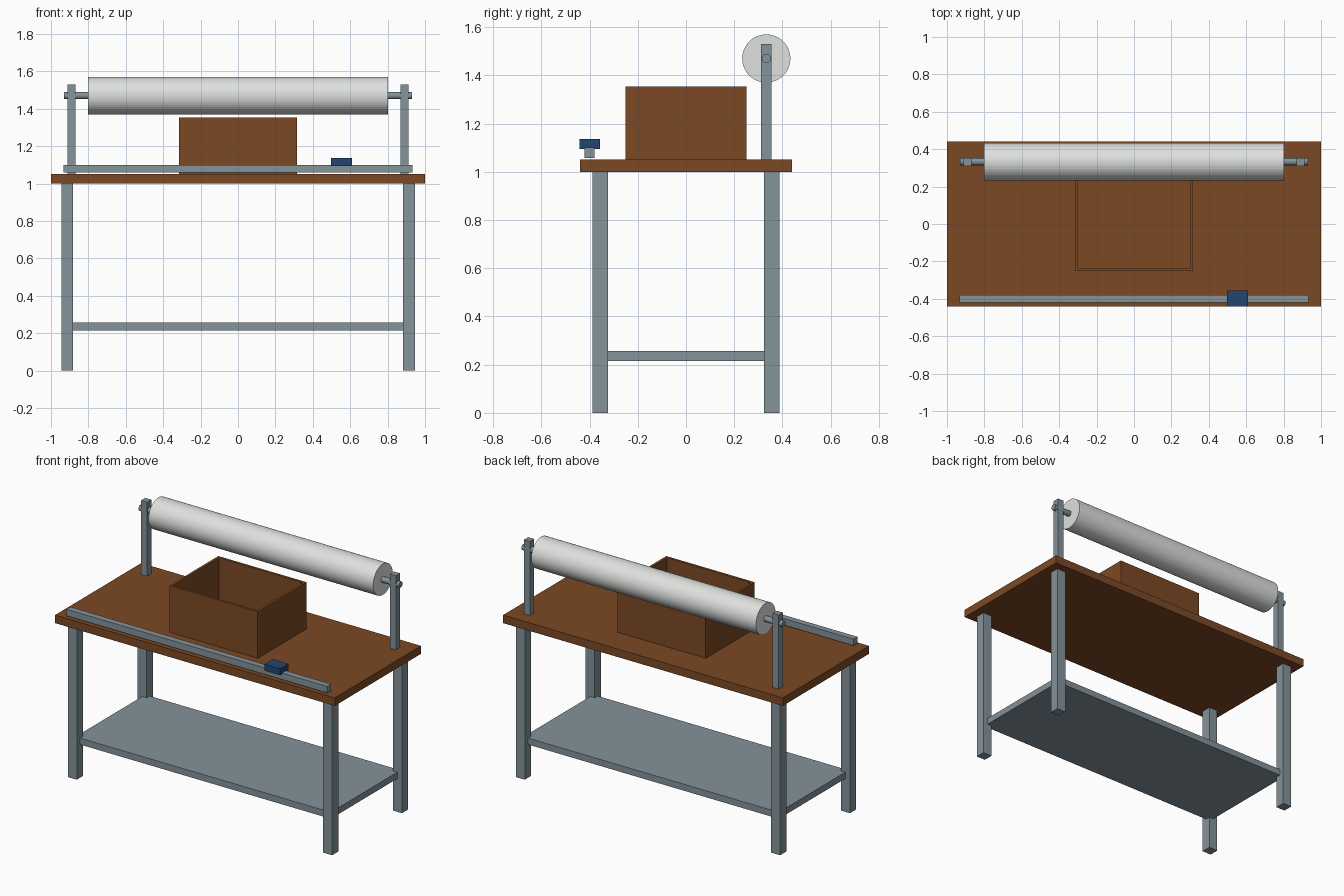
import bpy, math

if "Cube" in bpy.data.objects:
    bpy.data.objects.remove(bpy.data.objects["Cube"])


def material(name, srgb):
    m = bpy.data.materials.new(name)
    lin = [((c / 255 + 0.055) / 1.055) ** 2.4 for c in srgb]
    m.diffuse_color = (*lin, 1)
    m.use_nodes = True
    m.node_tree.nodes["Principled BSDF"].inputs["Base Color"].default_value = m.diffuse_color
    return m


WOOD = material("brown wood", (124, 73, 36))
STEEL = material("grey steel", (132, 147, 154))
PAPER = material("off white paper", (222, 225, 222))
NAVY = material("navy blue", (36, 69, 112))


def box(name, lo, hi, mat):
    """Axis-aligned box between two corners."""
    bpy.ops.mesh.primitive_cube_add(size=1, location=[(a + b) / 2 for a, b in zip(lo, hi)])
    ob = bpy.context.object
    ob.name = name
    ob.scale = [b - a for a, b in zip(lo, hi)]
    bpy.ops.object.transform_apply(location=False, rotation=False, scale=True)
    ob.data.materials.append(mat)
    return ob


def rod(name, radius, length, y, z, sides, mat):
    """Cylinder lying along x."""
    bpy.ops.mesh.primitive_cylinder_add(vertices=sides, radius=radius, depth=length,
                                        location=(0, y, z), rotation=(0, math.pi / 2, 0))
    ob = bpy.context.object
    ob.name = name
    ob.data.materials.append(mat)
    return ob


def span(side, near, far):
    """Ordered range mirrored to the given side."""
    return sorted((side * near, side * far))


# Bench: top, lower shelf and four legs
box("tabletop", (-1, -0.44, 1.0), (1, 0.44, 1.052), WOOD)
box("lower_shelf", (-0.913, -0.356, 0.215), (0.913, 0.356, 0.257), STEEL)
for sx in (-1, 1):
    for sy in (-1, 1):
        x, y = span(sx, 0.881, 0.945), span(sy, 0.324, 0.388)
        box("leg", (x[0], y[0], 0), (x[1], y[1], 1.0), STEEL)

# Open box on the table: floor and four walls
BX, BY, T, Z0, Z1 = 0.316, 0.25, 0.016, 1.052, 1.353
box("box_floor", (-BX + T, -BY + T, Z0), (BX - T, BY - T, Z0 + T), WOOD)
for s in (-1, 1):
    y = span(s, BY - T, BY)
    box("box_long_wall", (-BX, y[0], Z0), (BX, y[1], Z1), WOOD)
    x = span(s, BX - T, BX)
    box("box_end_wall", (x[0], -BY + T, Z0), (x[1], BY - T, Z1), WOOD)

# Roll holder: uprights, axle and paper roll
for s in (-1, 1):
    x = span(s, 0.868, 0.911)
    box("roll_upright", (x[0], 0.311, 1.052), (x[1], 0.354, 1.53), STEEL)
rod("axle", 0.019, 1.862, 0.333, 1.47, 24, STEEL)
rod("paper_roll", 0.1, 1.606, 0.333, 1.47, 48, PAPER)

# Cutting rail with sliding cutter
box("cutter_rail", (-0.932, -0.42, 1.058), (0.932, -0.38, 1.1), STEEL)
box("sliding_cutter", (0.498, -0.442, 1.094), (0.609, -0.356, 1.136), NAVY)
